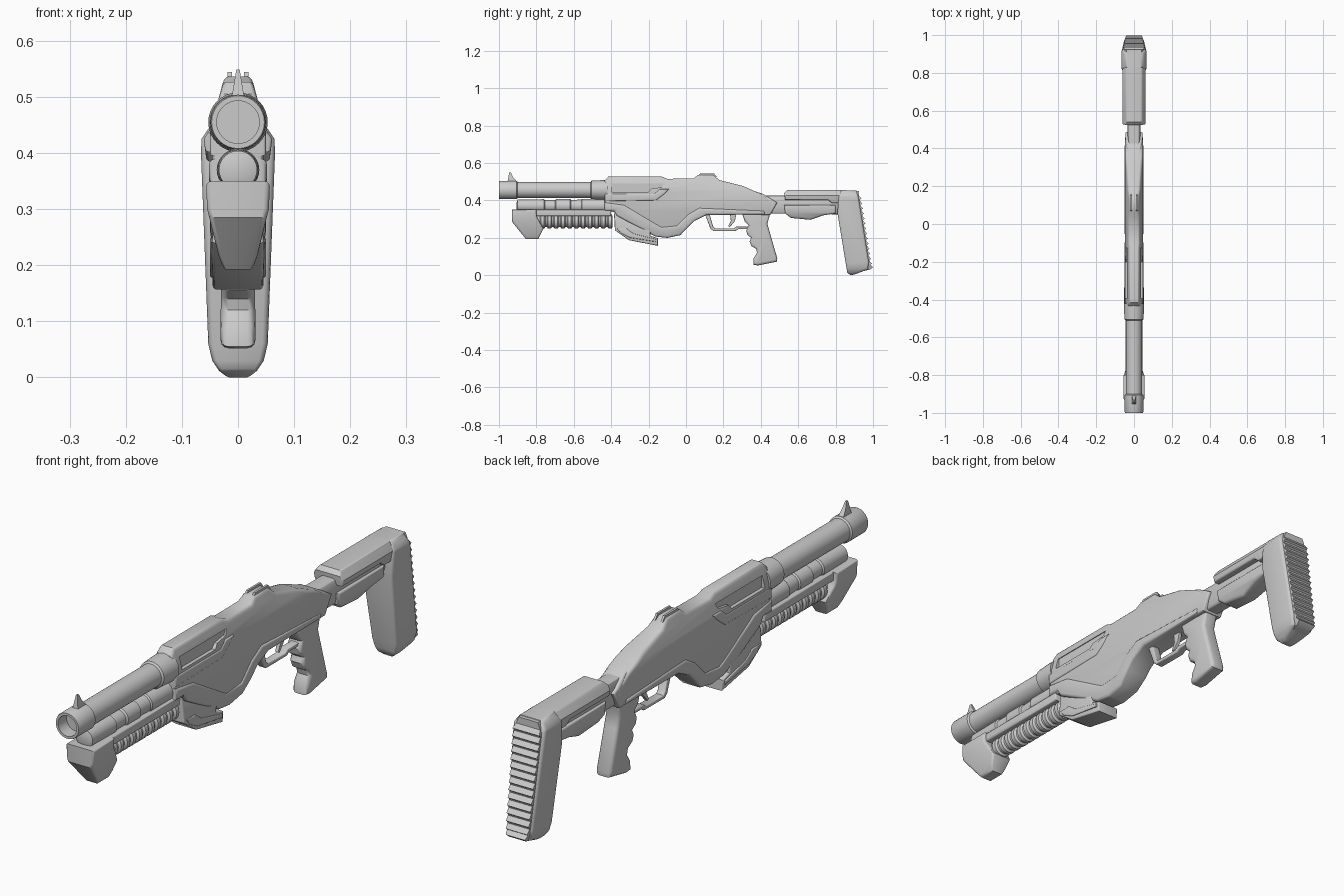
import bpy, bmesh, math


def finish(bm, name):
    bmesh.ops.remove_doubles(bm, verts=bm.verts, dist=1e-5)
    bmesh.ops.recalc_face_normals(bm, faces=bm.faces)
    me = bpy.data.meshes.new(name)
    bm.to_mesh(me)
    bm.free()
    ob = bpy.data.objects.new(name, me)
    bpy.context.collection.objects.link(ob)
    return ob


def width_at(z, widths):
    if z <= widths[0][0]:
        return widths[0][1]
    for (z0, w0), (z1, w1) in zip(widths, widths[1:]):
        if z <= z1:
            return w0 + (w1 - w0) * (z - z0) / (z1 - z0)
    return widths[-1][1]


# Side profile (y, z) extruded across x, rims rounded, half width varying with height
def prism(name, pts, widths, bevel=0.0, x=0.0, segs=3):
    if not isinstance(widths, list):
        widths = [(0, widths)]
    big = max(w for _, w in widths)
    bm = bmesh.new()
    a = [bm.verts.new((-big, y, z)) for y, z in pts]
    b = [bm.verts.new((big, y, z)) for y, z in pts]
    caps = [bm.faces.new(a), bm.faces.new(b[::-1])]
    for i in range(len(pts)):
        j = (i + 1) % len(pts)
        bm.faces.new((a[j], a[i], b[i], b[j]))
    bmesh.ops.recalc_face_normals(bm, faces=bm.faces)
    if bevel:
        rim = list({e for f in caps for e in f.edges})
        bmesh.ops.bevel(bm, geom=rim, offset=bevel, segments=segs, profile=0.5,
                        affect='EDGES', clamp_overlap=True)
    for z, _ in widths:
        bmesh.ops.bisect_plane(bm, geom=bm.verts[:] + bm.edges[:] + bm.faces[:],
                               plane_co=(0, 0, z), plane_no=(0, 0, 1), dist=1e-5)
    for v in bm.verts:
        v.co.x = v.co.x * width_at(v.co.z, widths) / big + x
    return finish(bm, name)


# Turned part along y from (y, radius) points
def lathe(name, pts, z, segs=32):
    bm = bmesh.new()
    rings = []
    for y, r in pts:
        rings.append([bm.verts.new((r * math.cos(t), y, z + r * math.sin(t)))
                      for t in (2 * math.pi * k / segs for k in range(segs))])
    for p, q in zip(rings, rings[1:]):
        for k in range(segs):
            n = (k + 1) % segs
            bm.faces.new((p[k], p[n], q[n], q[k]))
    bm.faces.new(rings[0])
    bm.faces.new(rings[-1])
    return finish(bm, name)


def cut(target, cutter):
    m = target.modifiers.new("pocket", 'BOOLEAN')
    m.object, m.operation, m.solver = cutter, 'DIFFERENCE', 'EXACT'
    bpy.context.view_layer.objects.active = target
    bpy.ops.object.modifier_apply(modifier=m.name)
    bpy.data.objects.remove(cutter)


# Barrel, rear clamp and magazine tube
lathe("barrel", [(-.95, .038), (-1, .038), (-1, .047), (-.995, .049), (-.905, .049),
                 (-.9, .043), (-.4, .043)], .455)
lathe("barrel_clamp", [(-.51, .043), (-.505, .05), (-.45, .053), (-.42, .053)], .455)
lathe("magazine_tube", [(-.905, .02), (-.9, .034), (-.76, .036), (-.755, .031), (-.70, .031),
                        (-.695, .037), (-.62, .037), (-.615, .032), (-.56, .034),
                        (-.555, .038), (-.4, .038)], .37)

# Front sight
prism("front_sight", [(-.955, .495), (-.945, .549), (-.936, .549), (-.925, .525), (-.9, .495)],
      [(.495, .012), (.549, .003)])

# Forend cap, rail and ribbed pump
prism("forend_cap", [(-.93, .35), (-.93, .285), (-.855, .192), (-.79, .192), (-.762, .25),
                     (-.80, .315), (-.80, .35)],
      [(.19, .024), (.215, .034), (.3, .055), (.35, .057)], .01)
prism("forend_rail", [(-.85, .315), (-.85, .35), (-.40, .35), (-.40, .315)], .045, .008)
ribs = [(-.82, .03)]
for i in range(11):
    y = -.78 + i * .036
    ribs += [(y, .03), (y + .006, .038), (y + .022, .038), (y + .028, .03)]
lathe("ribbed_pump", ribs, .287)

# Receiver with side pockets
body = prism("receiver", [(-.435, .35), (-.435, .505), (-.415, .527), (-.13, .527), (-.10, .515),
                          (.04, .517), (.065, .536), (.145, .536), (.18, .508), (.30, .478),
                          (.40, .435), (.47, .39), (.45, .328), (.11, .328), (.05, .30),
                          (-.03, .222), (-.10, .208), (-.165, .222), (-.36, .33)],
             [(.2, .038), (.27, .046), (.45, .047), (.537, .024)], .012)
for s in (-1, 1):
    cut(body, prism("pocket_cutter", [(-.395, .445), (-.395, .49), (-.12, .49), (-.13, .47),
                                      (-.185, .462), (-.20, .445)], .02, x=s * .053))

# Rounded raised rim following the receiver's lower edge
prism("receiver_lower_rim", [(-.435, .345), (-.385, .345), (-.37, .318), (-.165, .207), (-.10, .199),
                             (-.03, .214), (.045, .29), (.11, .322), (.42, .324), (.42, .345),
                             (.07, .36), (.01, .325), (-.05, .265), (-.13, .257), (-.33, .375),
                             (-.435, .39)],
      [(.2, .04), (.26, .05), (.39, .052)], .012)

# Band round the receiver front and the rear collar
prism("receiver_front_band", [(-.435, .395), (-.435, .435), (-.17, .435), (-.14, .46), (-.09, .46),
                              (-.12, .43), (-.16, .40)], .05, .006)
prism("rear_collar", [(.36, .452), (.41, .435), (.488, .388), (.45, .322), (.40, .322),
                      (.44, .385)], [(.32, .045), (.40, .046), (.455, .032)], .008)

# Rear sight posts
for s, side in ((-1, "left"), (1, "right")):
    prism("rear_sight_" + side, [(.06, .525), (.075, .544), (.15, .544), (.165, .525)],
          .004, x=s * .015)

# Angled hand stop under the receiver front
prism("hand_stop", [(-.385, .33), (-.38, .24), (-.305, .187), (-.15, .157), (-.15, .198),
                    (-.19, .21), (-.19, .25), (-.30, .33)], [(.155, .045), (.24, .047), (.33, .035)],
      .006)
prism("hand_stop_ridge", [(-.37, .25), (-.35, .225), (-.30, .20), (-.16, .178), (-.16, .192),
                          (-.28, .222), (-.32, .25)], .05, .004)

# Trigger guard and trigger
prism("trigger_guard", [(.10, .33), (.13, .25), (.145, .236), (.265, .236), (.28, .246), (.34, .246),
                        (.34, .26), (.27, .26), (.255, .25), (.155, .25), (.145, .26), (.125, .33)],
      .016, .004)
prism("trigger", [(.235, .33), (.24, .29), (.225, .262), (.235, .258), (.262, .29), (.27, .33)],
      .007, .002)

# Pistol grip with finger grooves
prism("pistol_grip", [(.30, .33), (.315, .285), (.335, .265), (.322, .24), (.328, .215), (.348, .20),
                      (.34, .18), (.35, .155), (.375, .14), (.38, .12), (.362, .092), (.36, .055),
                      (.385, .052), (.485, .072), (.488, .09), (.445, .24), (.435, .275), (.45, .33)],
      [(.05, .031), (.33, .03)], .014)

# Stock tube, cheek piece and lower latch
prism("stock_tube", [(.42, .33), (.42, .425), (.83, .425), (.83, .325)],
      [(.325, .026), (.36, .034), (.40, .034), (.43, .026)], .008)
prism("cheek_piece", [(.53, .402), (.525, .44), (.54, .455), (.83, .455), (.83, .385), (.78, .385),
                      (.76, .402)], [(.385, .056), (.425, .061), (.455, .042)], .006)
prism("stock_latch", [(.525, .375), (.53, .33), (.56, .306), (.665, .296), (.735, .32), (.80, .33),
                      (.80, .375)], [(.295, .028), (.33, .042), (.375, .044)], .01)

# Butt stock with ridged pad
outline = [(0, .02), (.012, .034), (.03, .046), (.06, .053), (.40, .066), (.425, .065), (.455, .045)]
prism("butt_stock", [(.815, .425), (.83, .455), (.91, .452), (.922, .42), (.978, .07), (.972, .03),
                     (.90, .003), (.878, .0), (.862, .015), (.81, .33)], outline, .012)
teeth = [(.89, .45), (.925, .45)]
n = 14
for i in range(n):
    t = i / n
    y, z = .925 + .06 * t, .425 - .375 * t
    teeth += [(y, z), (y + .013, z - .016), (y + .006, z - .021)]
teeth += [(1.0, .042), (.985, .03), (.94, .02)]
prism("butt_pad", teeth, [(0, .02), (.025, .032), (.05, .042), (.08, .046), (.41, .055), (.45, .04)])

# Smooth shading with crisp edges
for ob in bpy.context.collection.objects:
    ob.select_set(True)
    bpy.context.view_layer.objects.active = ob
bpy.ops.object.shade_smooth_by_angle(angle=math.radians(35))
